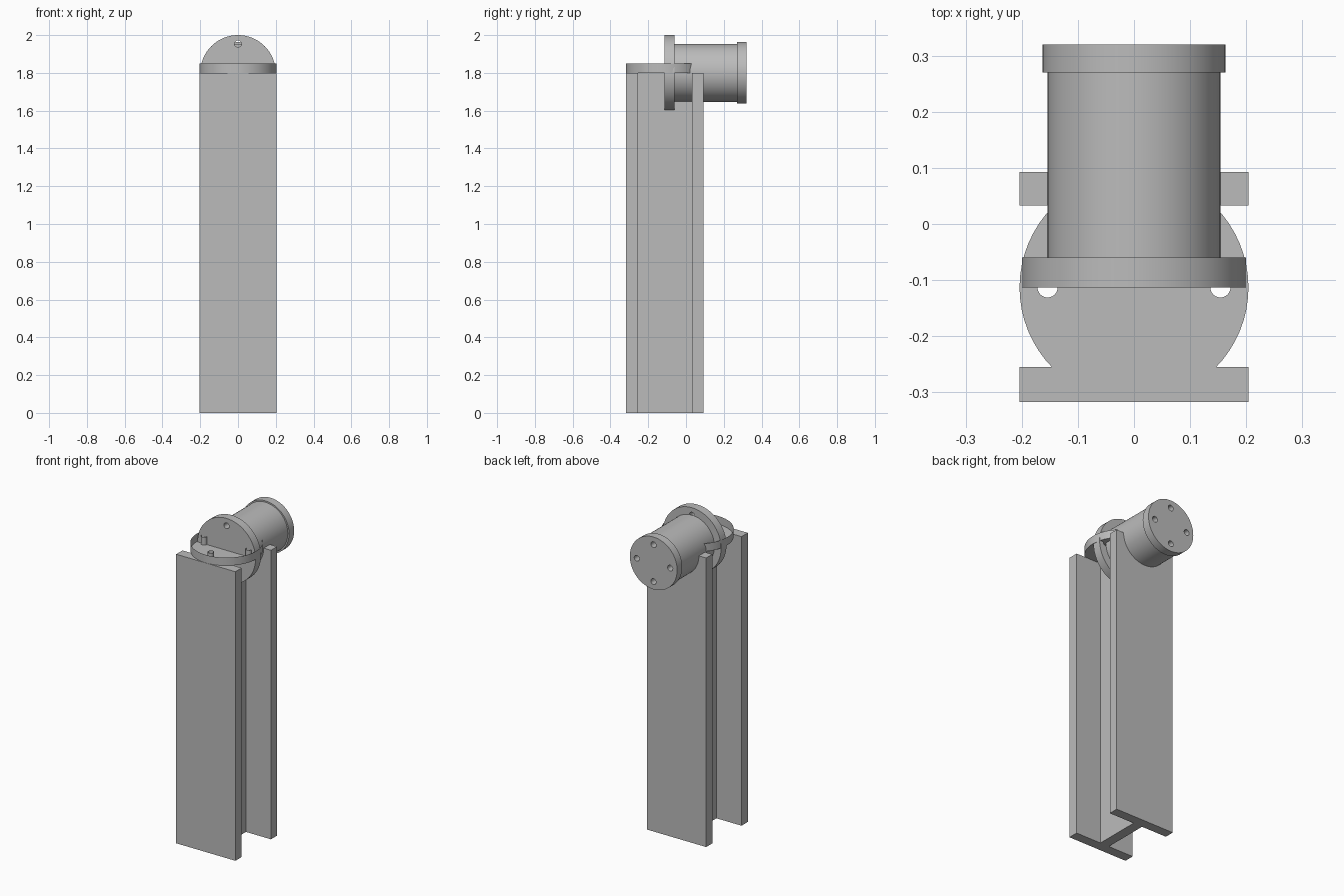
import bpy, bmesh, math
from mathutils import Matrix

cube = bpy.data.objects.get("Cube")
if cube:
    bpy.data.objects.remove(cube, do_unlink=True)

grey = bpy.data.materials.new("plain grey")
grey.use_nodes = True
COLOUR = (0.5, 0.5, 0.5, 1)
grey.diffuse_color = COLOUR
grey.node_tree.nodes["Principled BSDF"].inputs["Base Color"].default_value = COLOUR


def circle(radius, cx=0, cy=0, steps=64):
    turn = 2 * math.pi / steps
    return [(cx + radius * math.cos(i * turn), cy + radius * math.sin(i * turn))
            for i in range(steps)]


def bolt_holes(ring):
    return [circle(0.018, ring * math.cos(a), ring * math.sin(a), 24)
            for a in (0, math.pi / 2, math.pi, 3 * math.pi / 2)]


def extrude(name, loops, depth, matrix, open_top=False):
    """Fill an outline with its holes and extrude it from z = 0 to depth."""
    curve = bpy.data.curves.new(name, 'CURVE')
    curve.dimensions, curve.fill_mode = '2D', 'BOTH'
    curve.extrude = depth / 2
    for loop in loops:
        spline = curve.splines.new('POLY')
        spline.points.add(len(loop) - 1)
        for point, (x, y) in zip(spline.points, loop):
            point.co = (x, y, 0, 1)
        spline.use_cyclic_u = True
    helper = bpy.data.objects.new(name + " outline", curve)
    bpy.context.collection.objects.link(helper)
    graph = bpy.context.evaluated_depsgraph_get()
    mesh = bpy.data.meshes.new_from_object(helper.evaluated_get(graph))
    bpy.data.objects.remove(helper, do_unlink=True)

    bm = bmesh.new()
    bm.from_mesh(mesh)
    bmesh.ops.remove_doubles(bm, verts=bm.verts, dist=0.0001)
    bmesh.ops.recalc_face_normals(bm, faces=bm.faces)
    if open_top:
        top = [f for f in bm.faces if f.calc_center_median().z > depth * 0.49]
        bmesh.ops.delete(bm, geom=top, context='FACES')
    bm.transform(matrix @ Matrix.Translation((0, 0, depth / 2)))
    bm.to_mesh(mesh)
    bm.free()
    mesh.name = name
    mesh.materials.clear()
    mesh.materials.append(grey)
    obj = bpy.data.objects.new(name, mesh)
    bpy.context.collection.objects.link(obj)
    bpy.ops.object.select_all(action='DESELECT')
    obj.select_set(True)
    bpy.context.view_layer.objects.active = obj
    bpy.ops.object.shade_smooth_by_angle(angle=math.radians(30))
    return obj


HEIGHT = 1.8
DISC_Y = -0.113
DISC_R = 0.204


def along_y(y):
    return Matrix.Translation((0, y, HEIGHT)) @ Matrix.Rotation(-math.pi / 2, 4, 'X')


# Upright I-section beam
half, web = 0.204, 0.031
front, front_in, back_in, back = -0.317, -0.255, 0.033, 0.093
right_side = [(half, front), (half, front_in), (web, front_in),
              (web, back_in), (half, back_in), (half, back)]
section = right_side + [(-x, y) for x, y in reversed(right_side)]
extrude("upright_beam", [section], HEIGHT, Matrix.Identity(4))

# Drilled mounting disc on the beam, open on top
extrude("mounting_disc", [circle(DISC_R)] + bolt_holes(0.154), 0.05,
        Matrix.Translation((0, DISC_Y, HEIGHT + 0.0005)), open_top=True)

# Upright drilled flange, barrel and drilled end cap along the y axis
extrude("barrel_flange", [circle(0.2)] + bolt_holes(0.154), 0.053, along_y(DISC_Y))
extrude("barrel", [circle(0.154)], 0.33, along_y(-0.06))
extrude("end_cap", [circle(0.163)] + bolt_holes(0.115), 0.05, along_y(0.27))
